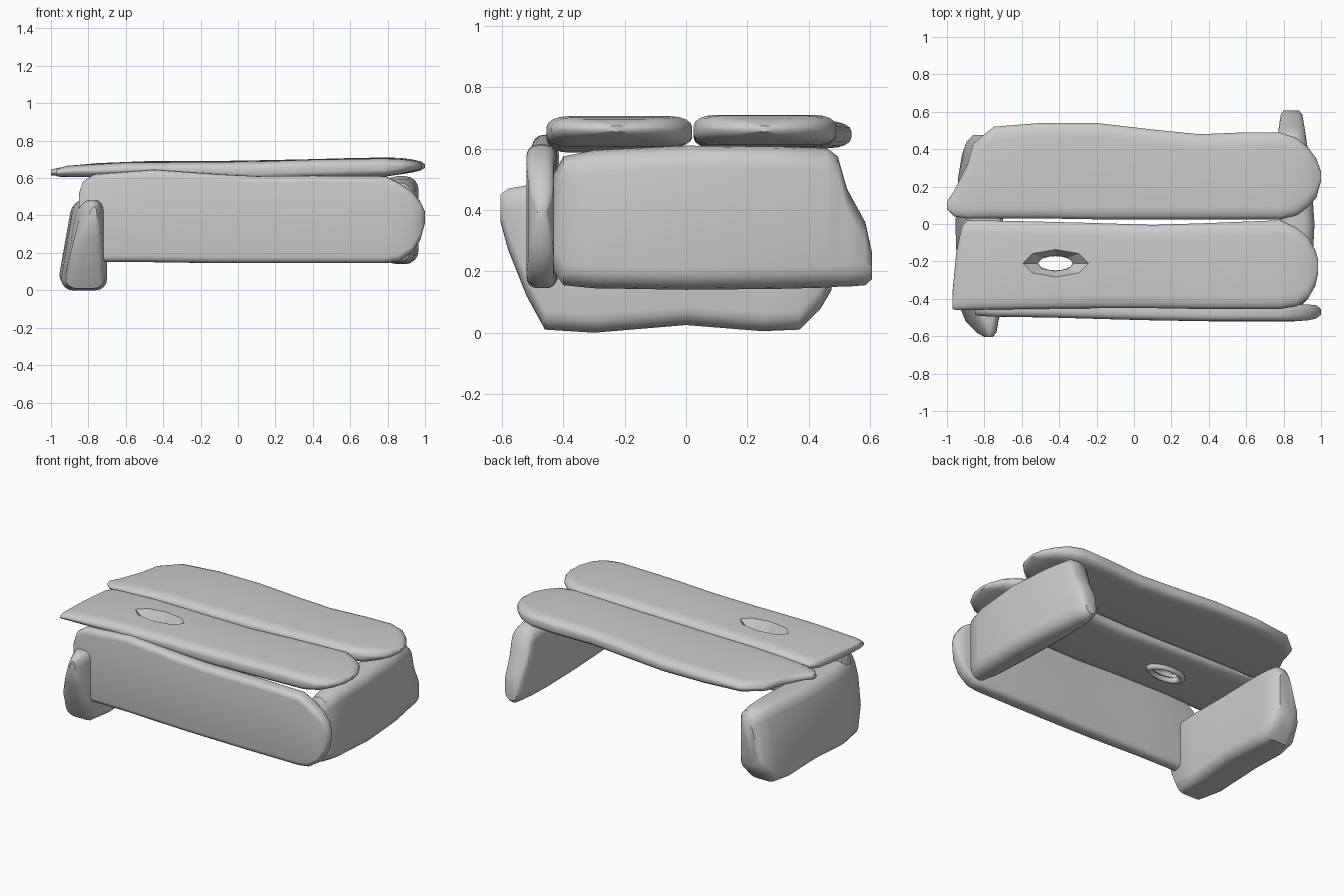
import bpy, bmesh, math


def loft(name, sections, radius, along="x", smooth=40, pinch=0.0, wide=1.0):
    """Rounded-box cross sections (pos, a_lo, a_hi, z_lo, z_hi) joined along x or y.
    pinch draws the low side inwards towards the top; wide stretches the corner rounding."""
    bm = bmesh.new()
    rings = []
    for pos, a0, a1, z0, z1 in sections:
        rz = min(radius, (z1 - z0) * 0.48)
        ra = min(radius * wide, (a1 - a0) * 0.48)
        ring = []
        for q, (ca, cz) in enumerate([(a1 - ra, z1 - rz), (a0 + ra, z1 - rz),
                                      (a0 + ra, z0 + rz), (a1 - ra, z0 + rz)]):
            for k in range(5):
                t = (q + k / 4) * math.pi / 2
                a, z = ca + ra * math.cos(t), cz + rz * math.sin(t)
                a += pinch * max(0, z - 0.2) / 0.28 * (a1 - a) / (a1 - a0)
                ring.append(bm.verts.new((pos, a, z) if along == "x" else (a, pos, z)))
        rings.append(ring)
    for p, n in zip(rings, rings[1:]):
        for i in range(len(p)):
            j = (i + 1) % len(p)
            bm.faces.new((p[i], p[j], n[j], n[i]))
    bm.faces.new(rings[0])
    bm.faces.new(rings[-1])
    bmesh.ops.recalc_face_normals(bm, faces=bm.faces)
    mesh = bpy.data.meshes.new(name)
    bm.to_mesh(mesh)
    bm.free()
    ob = bpy.data.objects.new(name, mesh)
    bpy.context.collection.objects.link(ob)
    bpy.ops.object.select_all(action="DESELECT")
    ob.select_set(True)
    bpy.context.view_layer.objects.active = ob
    bpy.ops.object.shade_smooth_by_angle(angle=math.radians(smooth))
    return ob


def cutter(name, target, sides, r_low, r_high, z0, z1, squash):
    bpy.ops.mesh.primitive_cone_add(vertices=sides, radius1=r_low, radius2=r_high,
                                    depth=z1 - z0, location=(-0.42, -0.21, (z0 + z1) / 2))
    ob = bpy.context.object
    ob.name = name
    ob.scale.y = squash
    ob.hide_render = True
    ob.hide_set(True)
    mod = target.modifiers.new(name, "BOOLEAN")
    mod.operation = "DIFFERENCE"
    mod.solver = "EXACT"
    mod.object = ob


# Front top plank with a slanted left end and rounded right end
front_plank = loft("front_top_plank", [
    (-0.97, -0.455, -0.36, 0.61, 0.645), (-0.95, -0.46, -0.15, 0.607, 0.655),
    (-0.92, -0.46, -0.01, 0.606, 0.665), (-0.89, -0.46, 0.02, 0.605, 0.668),
    (-0.6, -0.455, 0.015, 0.605, 0.685), (-0.2, -0.45, 0.005, 0.597, 0.687),
    (0.1, -0.45, -0.005, 0.587, 0.69), (0.4, -0.455, 0.005, 0.597, 0.70),
    (0.78, -0.455, 0.02, 0.607, 0.706), (0.87, -0.44, -0.02, 0.62, 0.702),
    (0.93, -0.40, -0.07, 0.635, 0.695), (0.97, -0.33, -0.14, 0.645, 0.685),
    (0.985, -0.26, -0.19, 0.655, 0.675)], 0.035, wide=2)

# Funnel-shaped hand hole with a lip below
cutter("hole_funnel_cutter", front_plank, 8, 0.10, 0.205, 0.625, 0.71, 0.42)
cutter("hole_through_cutter", front_plank, 16, 0.09, 0.09, 0.5, 0.8, 0.42)
bpy.ops.mesh.primitive_torus_add(major_segments=20, minor_segments=10, major_radius=0.115,
                                 minor_radius=0.025, location=(-0.42, -0.21, 0.598))
lip = bpy.context.object
lip.name = "hole_lip"
lip.scale.y = 0.5
bpy.ops.object.shade_smooth()

# Back top plank
loft("back_top_plank", [
    (-1.0, 0.08, 0.12, 0.615, 0.645), (-0.96, 0.04, 0.18, 0.612, 0.655),
    (-0.89, 0.03, 0.32, 0.61, 0.665), (-0.86, 0.03, 0.43, 0.61, 0.67),
    (-0.75, 0.03, 0.52, 0.608, 0.68), (-0.5, 0.03, 0.54, 0.605, 0.69),
    (-0.2, 0.025, 0.54, 0.602, 0.69), (0.1, 0.025, 0.505, 0.6, 0.695),
    (0.35, 0.025, 0.48, 0.603, 0.70), (0.6, 0.025, 0.49, 0.607, 0.707),
    (0.78, 0.025, 0.49, 0.612, 0.71), (0.87, 0.045, 0.46, 0.62, 0.708),
    (0.93, 0.09, 0.41, 0.63, 0.70), (0.975, 0.14, 0.35, 0.64, 0.69),
    (1.0, 0.23, 0.28, 0.655, 0.675)], 0.035, wide=2)

# Long front apron
loft("front_apron", [
    (-0.85, -0.485, -0.44, 0.2, 0.52), (-0.83, -0.49, -0.42, 0.155, 0.58),
    (-0.77, -0.495, -0.415, 0.15, 0.62), (-0.45, -0.50, -0.42, 0.15, 0.645),
    (-0.1, -0.51, -0.42, 0.145, 0.62), (0.1, -0.515, -0.42, 0.145, 0.61),
    (0.4, -0.52, -0.42, 0.145, 0.613), (0.79, -0.52, -0.425, 0.145, 0.61),
    (0.86, -0.52, -0.43, 0.155, 0.575), (0.93, -0.515, -0.43, 0.20, 0.53),
    (0.975, -0.505, -0.435, 0.27, 0.475), (1.0, -0.485, -0.455, 0.36, 0.42)], 0.035)

# Right end board
loft("right_leg", [
    (-0.43, 0.83, 0.90, 0.20, 0.52), (-0.40, 0.80, 0.93, 0.155, 0.575),
    (-0.30, 0.79, 0.95, 0.145, 0.595), (0.0, 0.78, 0.965, 0.14, 0.61),
    (0.3, 0.77, 0.945, 0.143, 0.607), (0.46, 0.77, 0.92, 0.147, 0.602),
    (0.495, 0.772, 0.915, 0.15, 0.575), (0.525, 0.775, 0.91, 0.15, 0.47),
    (0.585, 0.785, 0.90, 0.155, 0.36), (0.607, 0.80, 0.88, 0.175, 0.26)], 0.07, "y")

# Left end board, turned over, dropped lower and thinner towards the top
loft("left_leg", [
    (-0.605, -0.85, -0.755, 0.36, 0.45), (-0.58, -0.875, -0.735, 0.27, 0.47),
    (-0.52, -0.90, -0.725, 0.12, 0.48), (-0.46, -0.925, -0.71, 0.01, 0.48),
    (-0.3, -0.945, -0.70, 0.0, 0.48), (0.0, -0.955, -0.70, 0.025, 0.48),
    (0.25, -0.94, -0.70, 0.005, 0.485), (0.37, -0.92, -0.70, 0.01, 0.48),
    (0.44, -0.895, -0.705, 0.08, 0.47), (0.475, -0.86, -0.73, 0.14, 0.43)],
    0.06, "y", pinch=0.075)
